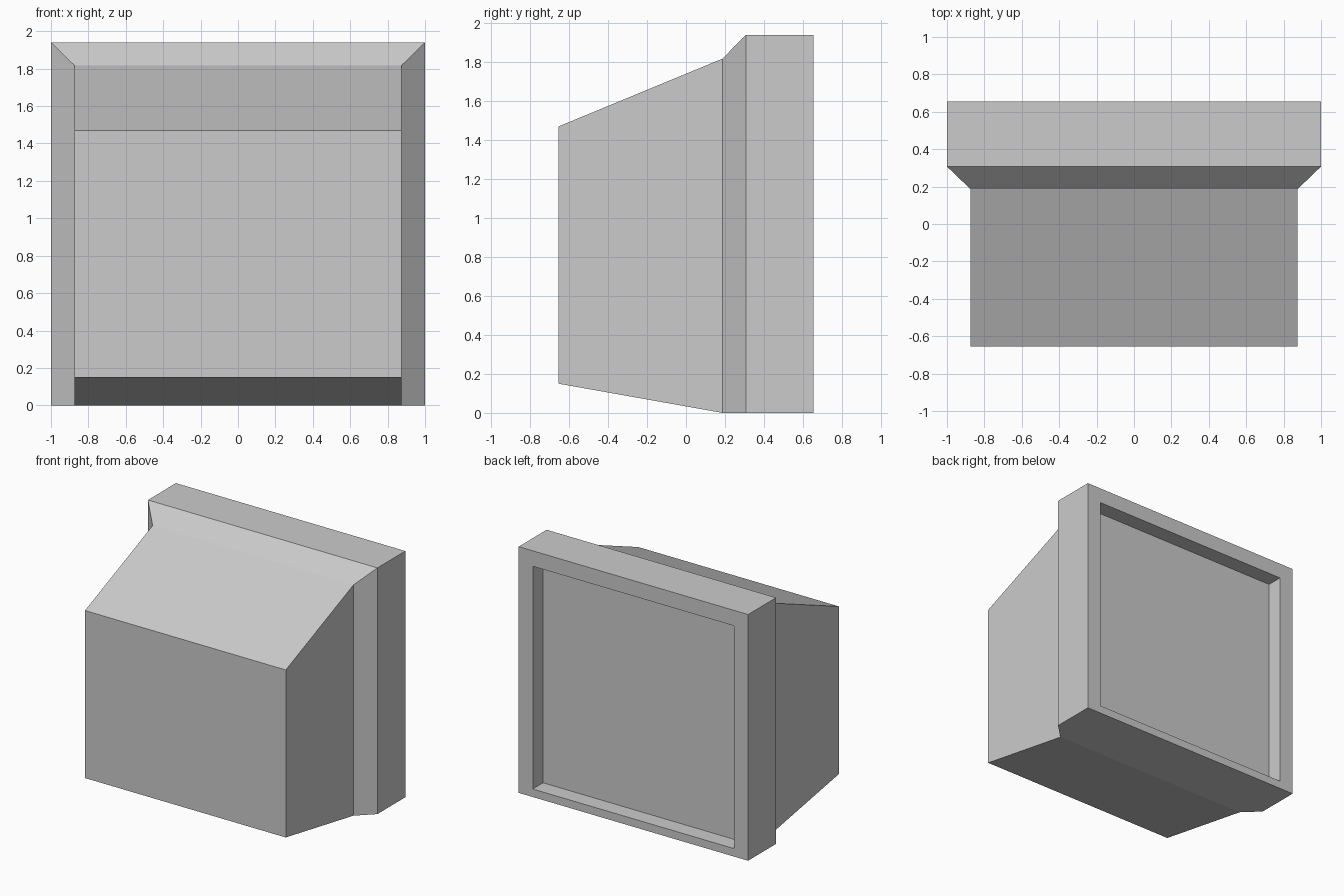
import bpy
import bmesh

if "Cube" in bpy.data.objects:
    bpy.data.objects.remove(bpy.data.objects["Cube"])

# Rectangular sections: (y, half width, bottom z, top z), front to back, then into the recess
SECTIONS = [
    (-0.655, 0.875, 0.15, 1.47),    # front face of the tapered body
    (0.187, 0.875, 0.0, 1.818),     # end of the taper
    (0.307, 1.0, 0.0, 1.94),        # flare out to the frame
    (0.655, 1.0, 0.0, 1.94),        # back of the frame
    (0.655, 0.877, 0.063, 1.818),   # opening of the recess
    (0.527, 0.877, 0.063, 1.818),   # recessed screen
]


def loft(name, sections):
    """Skin a list of rectangular sections and cap both ends."""
    bm = bmesh.new()
    rings = []
    for y, w, lo, hi in sections:
        corners = ((-w, lo), (w, lo), (w, hi), (-w, hi))
        rings.append([bm.verts.new((x, y, z)) for x, z in corners])
    for a, b in zip(rings, rings[1:]):
        for i in range(4):
            j = (i + 1) % 4
            bm.faces.new((a[i], b[i], b[j], a[j]))
    bm.faces.new(rings[0])
    bm.faces.new(rings[-1][::-1])
    bmesh.ops.recalc_face_normals(bm, faces=bm.faces)
    mesh = bpy.data.meshes.new(name)
    bm.to_mesh(mesh)
    bm.free()
    obj = bpy.data.objects.new(name, mesh)
    bpy.context.collection.objects.link(obj)
    return obj


# Monitor housing with frame and recessed screen
loft("monitor_housing", SECTIONS)
